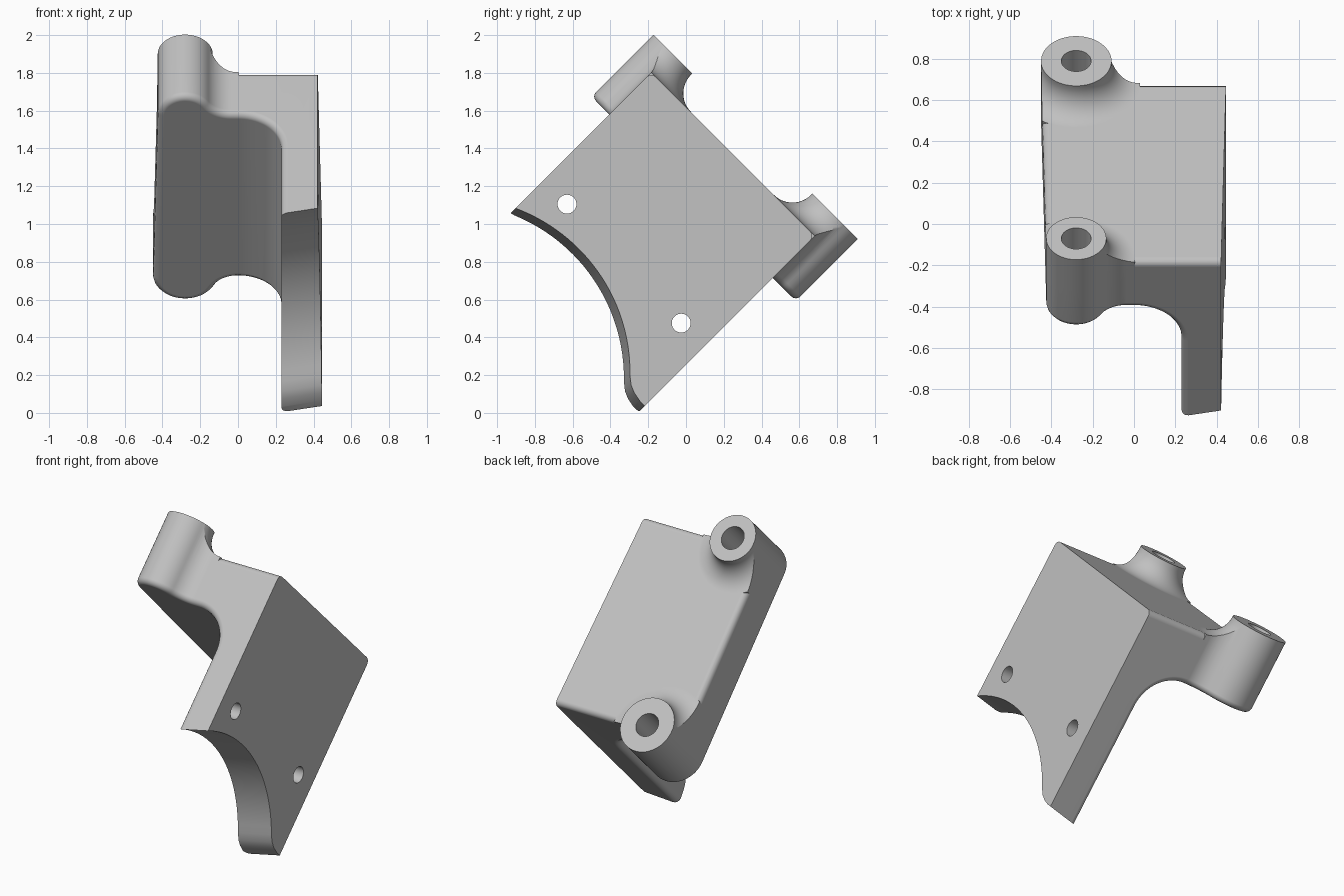
import bpy, bmesh
from math import pi, sin, cos, atan2, sqrt
from mathutils import Matrix

if "Cube" in bpy.data.objects:
    bpy.data.objects.remove(bpy.data.objects["Cube"])

# Built upright (y along the flange, z along the boss axes), then tilted at the end
END_A, END_B = -1.405, -0.18
TOP, UNDER, BOSS_TOP = 1.145, 0.83, 1.294
BOSS_X, FILLET, EDGE = -0.28, 0.14, 0.035
BOSSES = [(-1.393, 0.145, END_A, -1), (-0.177, 0.17, END_B, 1)]

mat = bpy.data.materials.new("light_grey")
mat.use_nodes = True
grey = (0.53, 0.53, 0.53, 1)
mat.diffuse_color = grey
mat.node_tree.nodes["Principled BSDF"].inputs["Base Color"].default_value = grey


def arc(cx, cy, r, start, end, n=16):
    return [(cx + r * cos(start + (end - start) * i / n),
             cy + r * sin(start + (end - start) * i / n)) for i in range(n + 1)]


def loft(name, rings, helper=True):
    """Closed solid through rings of equal point count."""
    bm = bmesh.new()
    loops = [[bm.verts.new(p) for p in ring] for ring in rings]
    n = len(loops[0])
    bm.faces.new(loops[0])
    bm.faces.new(loops[-1])
    for low, high in zip(loops, loops[1:]):
        for i in range(n):
            j = (i + 1) % n
            bm.faces.new((low[i], low[j], high[j], high[i]))
    bmesh.ops.recalc_face_normals(bm, faces=bm.faces)
    mesh = bpy.data.meshes.new(name)
    bm.to_mesh(mesh)
    bm.free()
    mesh.materials.append(mat)
    obj = bpy.data.objects.new(name, mesh)
    obj.hide_render = helper
    bpy.context.collection.objects.link(obj)
    return obj


def combine(obj, tool, operation):
    mod = obj.modifiers.new("bool", "BOOLEAN")
    mod.operation, mod.solver, mod.object = operation, "EXACT", tool
    bpy.context.view_layer.objects.active = obj
    bpy.ops.object.modifier_apply(modifier=mod.name)
    bpy.data.objects.remove(tool)


def lathe(name, y, profile, n=64):
    return loft(name, [[(BOSS_X + r * cos(2 * pi * i / n), y + r * sin(2 * pi * i / n), z)
                        for i in range(n)] for r, z in profile])


def boss_outline(y, r, end, s):
    """Plan curve from the flange end through a fillet and around the boss."""
    fy = end + s * FILLET
    fx = BOSS_X + sqrt((r + FILLET) ** 2 - (fy - y) ** 2)
    t = atan2(fy - y, fx - BOSS_X)
    return (arc(fx, fy, FILLET, -s * pi / 2, t - s * pi)[:-1]
            + arc(BOSS_X, y, r, t, s * pi, 28))


# Plan outline of flange and plate
plan = ([(0.422, END_A)] + boss_outline(*BOSSES[0])
        + boss_outline(*BOSSES[1])[::-1] + [(0.446, END_B)])


def plan_prism(name, low, high, helper=True):
    return loft(name, [[(x, y, z) for x, y in plan] for z in (low, high)], helper)


body = plan_prism("bracket", -0.4, TOP, False)

# Hollow below the flange, leaving the plate with a large inner fillet
hollow = [(-1, -1), (0.23, -1)] + arc(0, 0.6, 0.23, 0, pi / 2, 20) + [(-1, UNDER)]
combine(body, loft("hollow", [[(x, y, z) for x, z in hollow] for y in (-2, 1)]), "DIFFERENCE")

# Curved, drafted lower edge of the plate
sweep = [(y, -0.715 + sqrt(0.93 ** 2 - (y + 1.02) ** 2))
         for y in [-1.6 + 1.25 * i / 32 for i in range(33)]]
sweep += [(-0.31, -0.102), (-0.27, -0.119), (-0.22, -0.129), (-0.1, -0.13), (-0.1, -0.9), (-1.6, -0.9)]
combine(body, loft("sweep", [[(x, y, z + 0.214 * (x - 0.44)) for y, z in sweep]
                             for x in (0.1, 0.6)]), "DIFFERENCE")

# Rounded flange edges
bm = bmesh.new()
bm.from_mesh(body.data)
bmesh.ops.remove_doubles(bm, verts=bm.verts, dist=0.0005)
rounded = []
for e in bm.edges:
    mid = (e.verts[0].co + e.verts[1].co) / 2
    if len(e.link_faces) == 2 and e.calc_face_angle() > 0.9:
        along_x_face = all(v.co.x > 0.41 for v in e.verts)
        on_sweep = mid.z < 0.3 and abs(e.verts[0].co.z - e.verts[1].co.z) < 0.2
        if not along_x_face and not on_sweep:
            rounded.append(e)
bmesh.ops.bevel(bm, geom=rounded, offset=EDGE, offset_type="OFFSET", segments=4,
                profile=0.5, affect="EDGES", clamp_overlap=True)
bm.to_mesh(body.data)
bm.free()

# Bosses with a flared foot, trimmed to the plan, and blind holes
for y, r, end, s in BOSSES:
    flare = BOSS_TOP - TOP - 0.01
    foot = [(r + flare + 0.001 + px, TOP + flare + pz)
            for px, pz in arc(0, 0, flare, -pi / 2, -pi, 12)]
    foot = [(r + flare, TOP - 0.1)] + foot + [(r + 0.001, BOSS_TOP + 0.1)]
    boss = lathe("boss", y, foot)
    combine(boss, plan_prism("trim", TOP - 0.06, BOSS_TOP), "INTERSECT")
    combine(body, boss, "UNION")
for y, r, end, s in BOSSES:
    combine(body, lathe("bore", y, [(0.072, 0.93), (0.072, 1.5)]), "DIFFERENCE")

# Mounting holes through the plate
for y, z in [(-1.227, 0.336), (-0.354, 0.318)]:
    ring = arc(y, z, 0.05, 0, 2 * pi, 32)[:-1]
    combine(body, loft("pin", [[(x, p, q) for p, q in ring] for x in (0.1, 0.6)]), "DIFFERENCE")

# Tilt and shade
body.data.transform(Matrix.Rotation(-pi / 4, 4, "X"))
bpy.ops.object.select_all(action="DESELECT")
body.select_set(True)
bpy.context.view_layer.objects.active = body
bpy.ops.object.shade_smooth_by_angle(angle=0.6)
weighted = body.modifiers.new("weighted_normals", "WEIGHTED_NORMAL")
weighted.keep_sharp = True
